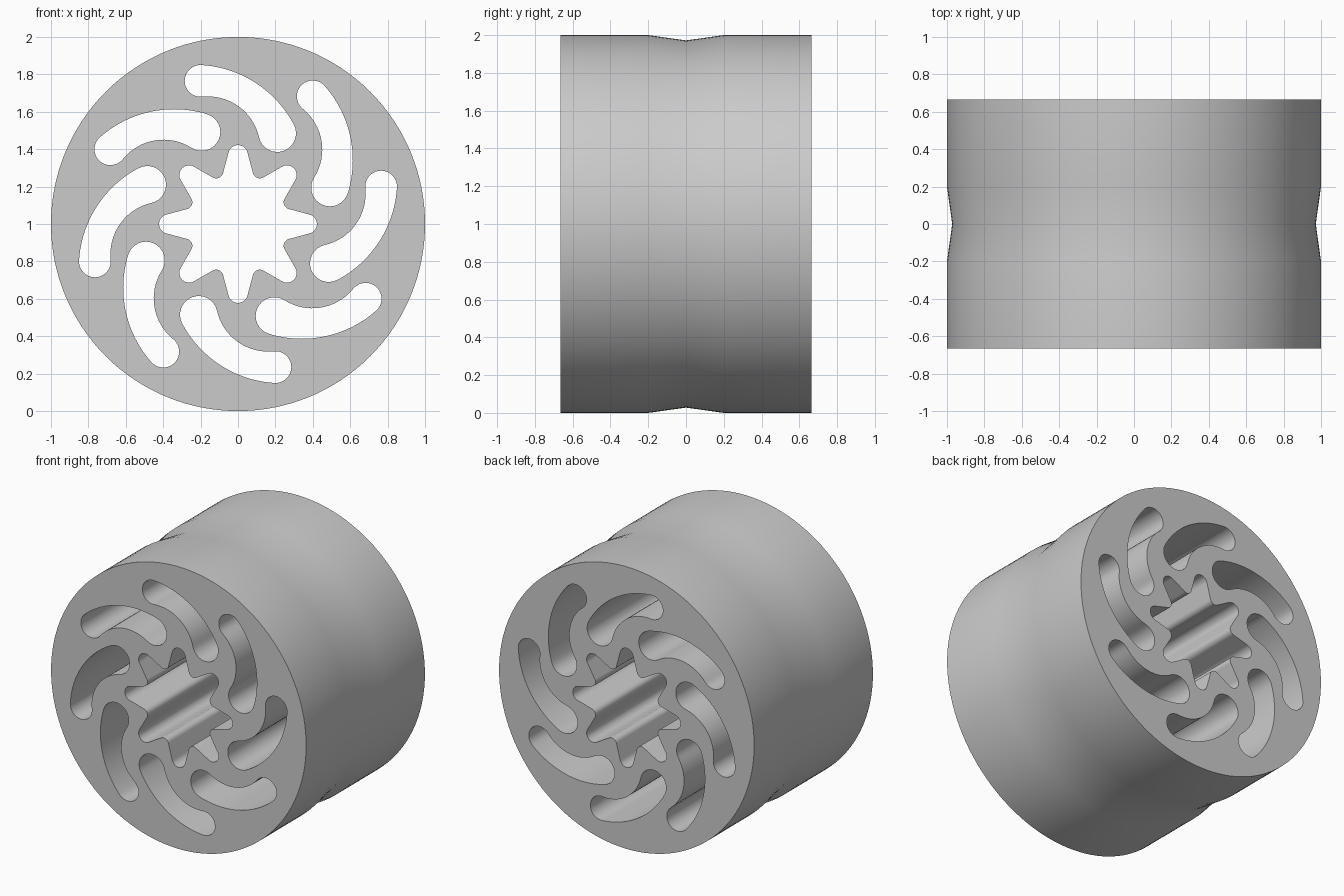
import bpy
import bmesh
from math import pi, tau, cos, sin, atan2, acos, sqrt
from mathutils import Vector, Matrix

cube = bpy.data.objects.get("Cube")
if cube:
    bpy.data.objects.remove(cube)

HALF = 0.665          # half width of the wheel
GROOVE = 0.2          # half width of the shallow tread groove
COUNT = 8             # slots and bore teeth


def arc(centre, radius, start, end, steps):
    """Points along an arc, leaving out the last one."""
    angles = [start + (end - start) * i / steps for i in range(steps)]
    return [centre + radius * Vector((cos(a), sin(a))) for a in angles]


def heading(a, b):
    return atan2(b.y - a.y, b.x - a.x)


def ccw(start, end):
    """The end angle, unwound to lie anticlockwise of the start."""
    return start + (end - start) % tau


def apex(a, b, from_a, from_b):
    """Point at the given distances from a and b, on the hub side."""
    d = (b - a).length
    along = (from_a ** 2 - from_b ** 2 + d * d) / (2 * d)
    u = (b - a) / d
    return a + u * along + Vector((u.y, -u.x)) * sqrt(from_a ** 2 - along ** 2)


def turned(points, angle):
    return [Matrix.Rotation(angle, 2) @ p for p in points]


def slot_outline():
    """Curved bean: two round ends joined by two tangent arcs."""
    a, ra = Vector((-0.20, 0.765)), 0.085
    b, rb = Vector((0.21, 0.485)), 0.10
    r_out, r_in = 0.60, 0.28
    o = apex(a, b, r_out - ra, r_out - rb)
    i = apex(a, b, r_in + ra, r_in + rb)
    oa, ob = heading(o, a), heading(o, b)
    ai, bi = heading(a, i), heading(b, i)
    return (arc(a, ra, oa, ccw(oa, ai), 16)
            + arc(i, r_in, heading(i, a), heading(i, b), 16)
            + arc(b, rb, bi, ccw(bi, ob), 16)
            + arc(o, r_out, ob, oa, 24))


def bore_outline():
    """Star bore: round tips and round ribs joined by straight flanks."""
    tip, r_tip, r_rib = Vector((0, 0.37)), 0.052, 0.038
    mid = pi / 2 - pi / COUNT
    rib = 0.305 * Vector((cos(mid), sin(mid)))
    flank = heading(tip, rib) + acos((r_tip + r_rib) / (rib - tip).length)
    end = 2 * (mid + pi) - (flank + pi)
    tooth = arc(tip, r_tip, pi - flank, flank, 12) + [
        tip + r_tip * Vector((cos(flank), sin(flank)))]
    tooth += arc(rib, r_rib, flank + pi, end, 8) + [
        rib + r_rib * Vector((cos(end), sin(end)))]
    return [p for k in range(COUNT) for p in turned(tooth, -tau * k / COUNT)]


def wall(bm, outline, sections):
    """Skin an outline through (y, scale) sections; return the rim edges."""
    rings = [[bm.verts.new((p.x * s, y, p.y * s + 1)) for p in outline]
             for y, s in sections]
    n = len(outline)
    for r0, r1 in zip(rings, rings[1:]):
        for k in range(n):
            m = (k + 1) % n
            bm.faces.new((r0[k], r0[m], r1[m], r1[k]))
    return [[bm.edges.get((ring[k], ring[(k + 1) % n])) for k in range(n)]
            for ring in (rings[0], rings[-1])]


bm = bmesh.new()

# Tread with the shallow groove
tread = arc(Vector((0, 0)), 1.0, 0, tau, 128)
rims = [wall(bm, tread, [(-HALF, 1), (-GROOVE, 1), (0, 0.972),
                         (GROOVE, 1), (HALF, 1)])]

# Star bore and curved slots, all right through
through = [(-HALF, 1), (HALF, 1)]
rims.append(wall(bm, bore_outline(), through))
for k in range(COUNT):
    rims.append(wall(bm, turned(slot_outline(), tau * k / COUNT), through))

# Flat side faces around the openings
for side, direction in ((0, -1), (1, 1)):
    edges = [e for rim in rims for e in rim[side]]
    bmesh.ops.triangle_fill(bm, edges=edges, use_beauty=True,
                            normal=(0, direction, 0))
bmesh.ops.recalc_face_normals(bm, faces=bm.faces[:])

mesh = bpy.data.meshes.new("wheel")
bm.to_mesh(mesh)
bm.free()

grey = bpy.data.materials.new("light grey")
grey.use_nodes = True
colour = (0.6, 0.6, 0.6, 1)
grey.diffuse_color = colour
grey.node_tree.nodes["Principled BSDF"].inputs["Base Color"].default_value = colour
mesh.materials.append(grey)

wheel = bpy.data.objects.new("wheel", mesh)
bpy.context.collection.objects.link(wheel)
bpy.ops.object.select_all(action='DESELECT')
wheel.select_set(True)
bpy.context.view_layer.objects.active = wheel
bpy.ops.object.shade_smooth_by_angle(angle=pi / 6)
